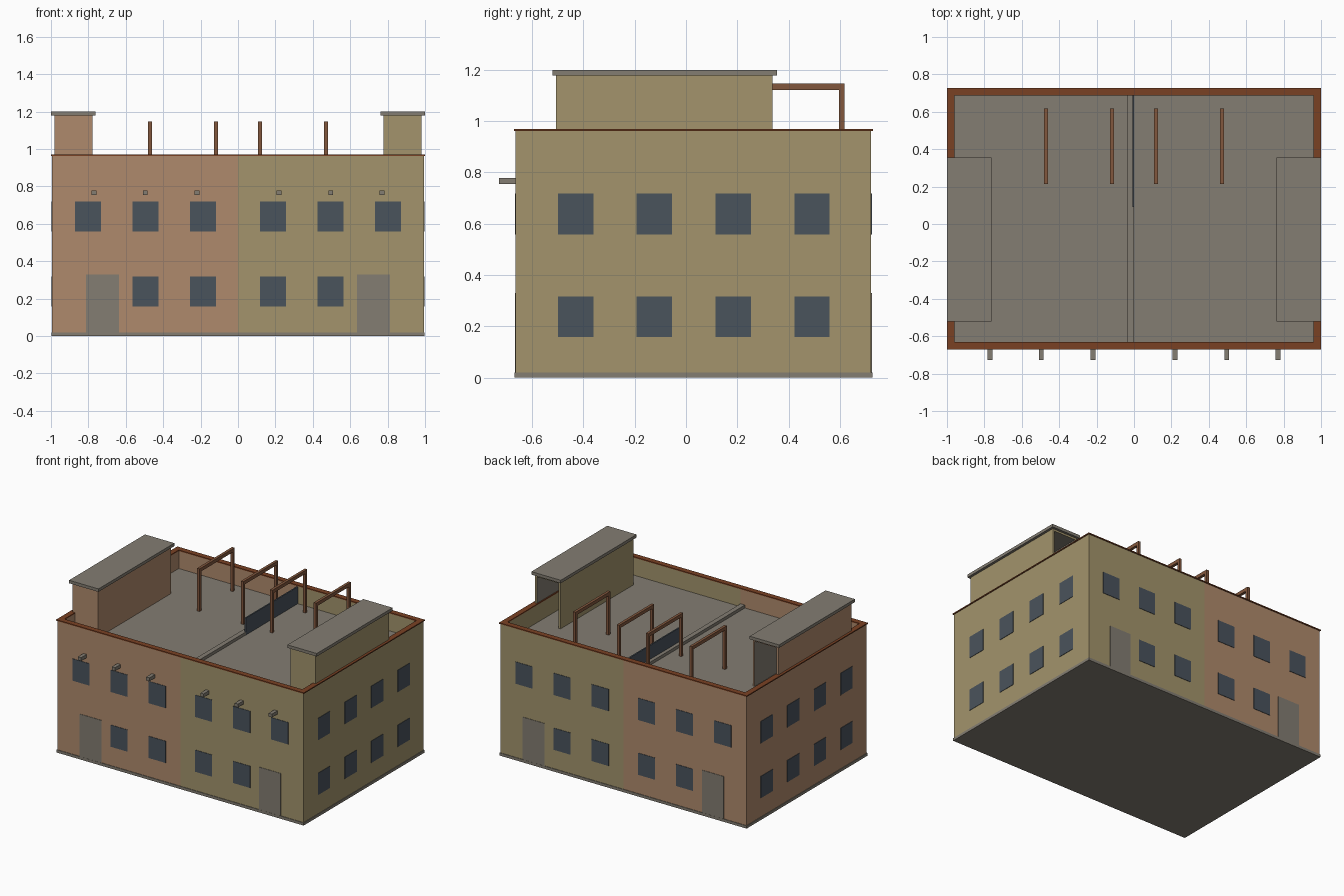
import bpy, bmesh

cube = bpy.data.objects.get("Cube")
if cube:
    bpy.data.objects.remove(cube, do_unlink=True)


def material(name, r, g, b):
    """Flat material from display colour values 0-255."""
    lin = [((c / 255 + 0.055) / 1.055) ** 2.4 for c in (r, g, b)] + [1]
    m = bpy.data.materials.new(name)
    m.use_nodes = True
    m.diffuse_color = lin
    m.node_tree.nodes["Principled BSDF"].inputs["Base Color"].default_value = lin
    return m


CLAY = material("clay plaster", 175, 138, 108)
OCHRE = material("ochre plaster", 163, 148, 108)
GREY = material("grey concrete", 131, 125, 114)
GLASS = material("dark glass", 74, 83, 92)
RIM = material("red tile", 122, 65, 35)
WOOD = material("brown wood", 130, 87, 61)


def box_mesh(bm, lo, hi):
    """Add an axis-aligned box between two corners."""
    verts = bmesh.ops.create_cube(bm, size=1)["verts"]
    for v in verts:
        for i in range(3):
            v.co[i] = hi[i] if v.co[i] > 0 else lo[i]
    return verts


def boxes(name, mat, *spans):
    """One object made of boxes, each given as (x0, x1, y0, y1, z0, z1)."""
    bm = bmesh.new()
    for x0, x1, y0, y1, z0, z1 in spans:
        box_mesh(bm, (min(x0, x1), y0, z0), (max(x0, x1), y1, z1))
    return finish(name, bm, mat)


def finish(name, bm, *mats):
    me = bpy.data.meshes.new(name)
    bm.to_mesh(me)
    bm.free()
    for m in mats:
        me.materials.append(m)
    ob = bpy.data.objects.new(name, me)
    bpy.context.collection.objects.link(ob)
    return ob


X, FRONT, BACK = 0.994, -0.664, 0.722      # outer wall planes
T, TOP, ROOF = 0.034, 0.962, 0.835         # wall thickness, wall top, roof level
PLATE = 0.003
ROWS = ((0.158, 0.317), (0.558, 0.718))    # window sills and heads
HALF = 0.069                               # half window width

# Plinth, roof deck and parapet coping
boxes("plinth", GREY, (-0.998, 0.998, FRONT - 0.004, BACK + 0.004, 0, 0.02))
boxes("roof_deck", GREY, (-0.97, 0.97, FRONT + 0.01, BACK - 0.01, ROOF - 0.03, ROOF))
boxes("parapet_coping", RIM,
      (-1, 1, FRONT - 0.006, FRONT + T, TOP, 0.97),
      (-1, 1, BACK - T, BACK + 0.006, TOP, 0.97),
      (-1, -0.96, FRONT + T, BACK - T, TOP, 0.97),
      (0.96, 1, FRONT + T, BACK - T, TOP, 0.97))

# Roof kerb and dividing screen
boxes("roof_kerb", GREY, (-0.035, 0, FRONT + T, BACK - T, ROOF, ROOF + 0.022))
boxes("roof_screen", GLASS, (-0.009, 0.001, 0.09, BACK - T, ROOF, 0.958))

for s, side, plaster in ((-1, "right", CLAY), (1, "left", OCHRE)):
    # Walls of this half
    boxes(side + "_walls", plaster,
          (0, s * X, FRONT, FRONT + T, 0.02, TOP),
          (0, s * X, BACK - T, BACK, 0.02, TOP),
          (s * (X - T), s * X, FRONT + T, BACK - T, 0.02, TOP))

    # Windows and doors on front and back
    panes, doors = [], []
    for y0, y1 in ((FRONT - PLATE, FRONT + PLATE), (BACK - PLATE, BACK + PLATE)):
        for row, (z0, z1) in enumerate(ROWS):
            for x in (0.187, 0.495, 0.802)[:2 + row]:
                panes.append((s * (x - HALF), s * (x + HALF), y0, y1, z0, z1))
        doors.append((s * 0.637, s * 0.812, y0, y1, 0.02, 0.33))
    # Side windows
    for z0, z1 in ROWS:
        for k in range(4):
            y = -0.43 + k * 0.307
            panes.append((s * (X - PLATE), s * (X + PLATE), y - HALF, y + HALF, z0, z1))
    boxes(side + "_windows", GLASS, *panes)
    boxes(side + "_doors", GREY, *doors)

    # Rain spouts
    boxes(side + "_spouts", GREY,
          *[(s * x - 0.013, s * x + 0.013, -0.728, FRONT, 0.754, 0.779)
            for x in (0.219, 0.496, 0.77)])

    # Stair house, hollow and open at the back
    bm = bmesh.new()
    x0, x1 = sorted((s * 0.777, s * 0.982))
    box_mesh(bm, (x0, -0.507, ROOF - 0.025), (x1, 0.338, 1.178))
    bm.normal_update()
    door = max(bm.faces, key=lambda f: f.calc_center_median().y)
    bmesh.ops.inset_individual(bm, faces=[door], thickness=0.02)
    new = bmesh.ops.extrude_discrete_faces(bm, faces=[door])["faces"][0]
    bmesh.ops.translate(bm, verts=new.verts, vec=(0, -0.82, 0))
    new.material_index = 1
    for e in new.edges:
        for f in e.link_faces:
            f.material_index = 1
    finish(side + "_stair_house", bm, plaster, GREY)
    boxes(side + "_stair_house_roof", GREY, (s * 0.763, s, -0.52, 0.355, 1.178, 1.2))

    # Pergola frames
    for n, x in enumerate((0.117, 0.47)):
        a, b = s * x - 0.01, s * x + 0.01
        boxes(f"{side}_pergola_frame_{n + 1}", WOOD,
              (a, b, 0.215, 0.235, ROOF, 1.122),
              (a, b, 0.597, 0.617, ROOF, 1.122),
              (a, b, 0.215, 0.617, 1.122, 1.147))
